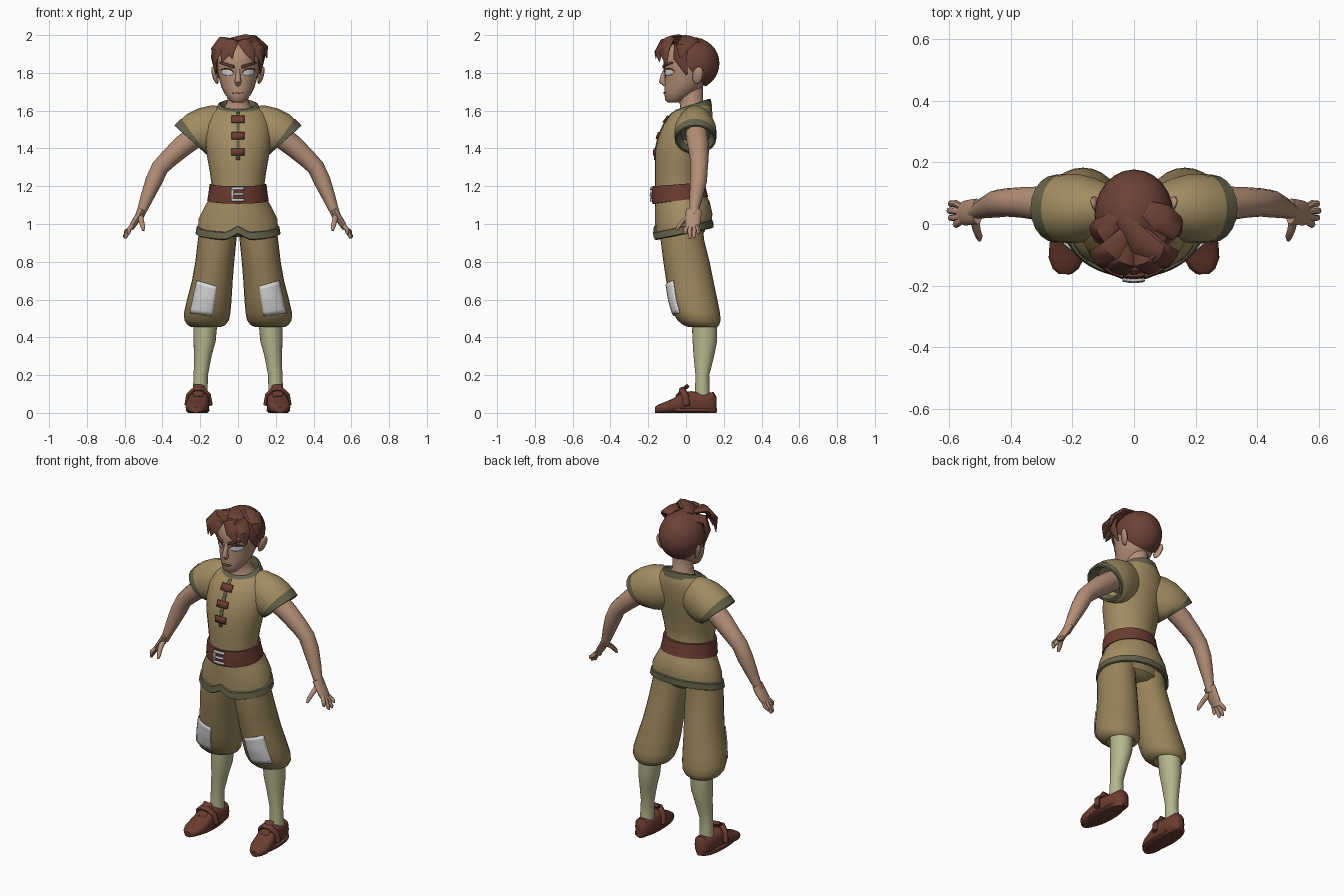
import bpy, bmesh
from math import sin, cos, pi, radians, copysign, sqrt
from mathutils import Vector
from mathutils.bvhtree import BVHTree

if "Cube" in bpy.data.objects:
    bpy.data.objects.remove(bpy.data.objects["Cube"])
made = []


def material(name, code):
    rgb = [int(code[i:i + 2], 16) / 255 for i in (0, 2, 4)]
    lin = [c / 12.92 if c < 0.04 else ((c + 0.055) / 1.055) ** 2.4 for c in rgb] + [1]
    m = bpy.data.materials.new(name)
    m.use_nodes = True
    m.diffuse_color = lin
    bsdf = m.node_tree.nodes["Principled BSDF"]
    bsdf.inputs["Base Color"].default_value = lin
    bsdf.inputs["Roughness"].default_value = 0.9
    return m


TUNIC = material("tunic cloth", "A28D62")
TRIM = material("dark trim", "65634A")
TROUSER = material("trouser cloth", "98835A")
SKIN = material("skin", "B48F78")
HAIR = material("hair brown", "6C4236")
LEATHER = material("leather", "6B3C30")
SOCK = material("sock", "B6B68E")
WHITE = material("white cloth", "DCDCDC")
METAL = material("pale metal", "C4C6C8")
LIP = material("lip", "8E6653")


def finish(bm, name, mat):
    bmesh.ops.recalc_face_normals(bm, faces=bm.faces)
    me = bpy.data.meshes.new(name)
    bm.to_mesh(me)
    bm.free()
    me.materials.append(mat)
    ob = bpy.data.objects.new(name, me)
    bpy.context.collection.objects.link(ob)
    made.append(ob)
    return ob


def both(ob):
    """Mirror a left part to the right side."""
    twin = ob.copy()
    twin.data = ob.data.copy()
    for v in twin.data.vertices:
        v.co.x = -v.co.x
    twin.data.flip_normals()
    twin.name = ob.name.replace("left", "right")
    bpy.context.collection.objects.link(twin)
    made.append(twin)


def loft(name, rings, mat, cap_start=True, cap_end=True):
    bm = bmesh.new()
    loops = [[bm.verts.new(p) for p in r] for r in rings]
    n = len(loops[0])
    for a, b in zip(loops, loops[1:]):
        for i in range(n):
            j = (i + 1) % n
            bm.faces.new((a[i], a[j], b[j], b[i]))
    if cap_start:
        bm.faces.new(loops[0])
    if cap_end:
        bm.faces.new(loops[-1])
    return finish(bm, name, mat)


def oval(z, cx, rx, front, back, tilt=0, n=24):
    mid, ry = (front + back) / 2, (back - front) / 2
    turn = [2 * pi * i / n - pi / 2 for i in range(n)]
    return [Vector((cx + rx * cos(a), mid + ry * sin(a), z + tilt * sin(a))) for a in turn]


def ovals(name, rows, mat, **kw):
    return loft(name, [oval(*r) for r in rows], mat, **kw)


def tube(name, pts, mat, hub=None, flat=1, n=12):
    ps = [Vector(p[:3]) for p in pts]
    rings = []
    for i, p in enumerate(ps):
        t = (ps[min(i + 1, len(ps) - 1)] - ps[max(i - 1, 0)]).normalized()
        ref = p - Vector(hub) if hub else Vector((0, 1, 0))
        side = t.cross(ref).normalized()
        up = side.cross(t)
        r = pts[i][3]
        rings.append([p + side * r * cos(a) + up * r * flat * sin(a)
                      for a in (2 * pi * k / n for k in range(n))])
    return loft(name, rings, mat)


def plate(name, target, shape, mat, nu=6, nv=6, thick=0.006):
    """Thin sheet laid on the front of a target; shape maps u, v to x, z."""
    me = target.data
    tree = BVHTree.FromPolygons([v.co for v in me.vertices], [p.vertices[:] for p in me.polygons])
    bm = bmesh.new()
    grid = []
    for i in range(nu + 1):
        row = []
        for j in range(nv + 1):
            x, z = shape(i / nu, j / nv)
            hit, nor, _, _ = tree.ray_cast(Vector((x, -1, z)), Vector((0, 1, 0)))
            if hit is None:
                hit, nor, _, _ = tree.find_nearest(Vector((x, -0.2, z)))
            row.append(bm.verts.new(hit + nor * thick * 0.6))
        grid.append(row)
    for a, b in zip(grid, grid[1:]):
        for j in range(nv):
            bm.faces.new((a[j], b[j], b[j + 1], a[j + 1]))
    ob = finish(bm, name, mat)
    mod = ob.modifiers.new("thickness", "SOLIDIFY")
    mod.thickness, mod.offset = thick, 0
    return ob


def quad(a, b, c, d):
    a, b, c, d = map(Vector, (a, b, c, d))
    return lambda u, v: a.lerp(b, u).lerp(d.lerp(c, u), v)


def rect(x0, x1, z0, z1):
    return quad((x0, z0), (x1, z0), (x1, z1), (x0, z1))


# Tunic body
tunic = ovals("tunic", [
    (.975, 0, .212, -.16, .135, .03), (1.03, 0, .208, -.165, .14, .025), (1.1, 0, .172, -.165, .125, .02),
    (1.15, 0, .143, -.165, .1, .015), (1.21, 0, .14, -.165, .085, .01), (1.28, 0, .15, -.165, .09),
    (1.38, 0, .168, -.165, .11), (1.46, 0, .178, -.148, .125), (1.53, 0, .175, -.118, .138),
    (1.585, 0, .15, -.08, .14), (1.615, 0, .12, -.055, .135, .015), (1.628, 0, .098, -.045, .125, .02)],
    TUNIC, cap_start=False, cap_end=False)

# Hem with a small notch at the front centre
hem = [oval(z, 0, rx, f, b, .032, 60) for z, rx, f, b in (
    (.965, .195, -.145, .12), (.945, .215, -.165, .135), (.95, .225, -.174, .145), (.985, .219, -.17, .144),
    (.99, .205, -.155, .13))]
for p in (p for ring in hem for p in ring if p.y < 0):
    p.z += .035 * max(0, 1 - abs(p.x) / .06)
loft("tunic_hem", hem, TRIM, False, False)

# Collar
ovals("collar", [(1.605, 0, .122, -.07, .138, .018), (1.632, 0, .106, -.058, .132, .028),
                 (1.635, 0, .096, -.045, .122, .028), (1.6, 0, .09, -.035, .115, .02)],
      TRIM, cap_start=False, cap_end=False)


# Cap sleeves: rings given by their top and bottom points
def slant(tx, tz, bx, bz, half, n=20):
    top, low = Vector((tx, .05, tz)), Vector((bx, .05, bz))
    return [(top + low) / 2 + (top - low) / 2 * cos(a) + Vector((0, half * sin(a), 0))
            for a in (2 * pi * i / n for i in range(n))]


both(loft("left_sleeve", [slant(.06, 1.62, .06, 1.4, .07), slant(.14, 1.628, .12, 1.37, .1),
     slant(.21, 1.612, .15, 1.365, .112), slant(.27, 1.582, .165, 1.37, .112),
     slant(.322, 1.535, .172, 1.378, .108)], TUNIC, cap_end=False))
both(loft("left_sleeve_trim", [slant(.302, 1.558, .162, 1.37, .112), slant(.336, 1.524, .172, 1.372, .11),
     slant(.33, 1.515, .182, 1.383, .1), slant(.27, 1.54, .15, 1.42, .08)], TRIM, cap_start=False))

# Front seam, toggle straps, belt and buckle
plate("front_seam", tunic, rect(-.009, .009, 1.34, 1.59), TRIM, 1, 10, .004)
for i, z in enumerate((1.38, 1.465, 1.55)):
    plate(f"toggle_strap_{i + 1}", tunic, rect(-.034, .034, z - .017, z + .018), LEATHER, 4, 2, .0099)
belt = ovals("belt", [(1.125, 0, .15, -.165, .105, .018), (1.125, 0, .163, -.178, .118, .018),
                      (1.165, 0, .156, -.183, .108, .015), (1.21, 0, .151, -.178, .1, .01),
                      (1.21, 0, .138, -.16, .085, .01)], LEATHER, cap_start=False, cap_end=False)
for part, box in (("side", (-.036, -.022, 1.12, 1.195)), ("top", (-.036, .034, 1.18, 1.195)),
                  ("bottom", (-.036, .034, 1.12, 1.135)), ("prong", (-.022, .03, 1.151, 1.164))):
    plate("buckle_" + part, belt, rect(*box), METAL, 4, 2, .009)

# Trousers, knee patches and socks
ovals("trouser_seat", [(.93, 0, .1, -.09, .07), (.96, 0, .18, -.125, .1), (1.06, 0, .17, -.13, .1)], TROUSER)
leg = ovals("left_trouser_leg", [
    (1, .1, .1, -.13, .09), (.92, .11, .102, -.135, .095), (.8, .123, .103, -.12, .125),
    (.7, .136, .108, -.105, .145), (.6, .152, .118, -.09, .166), (.53, .163, .123, -.07, .18),
    (.49, .166, .118, -.045, .183), (.465, .167, .1, -.015, .175), (.455, .169, .08, .01, .165),
    (.475, .17, .06, .03, .15)], TROUSER)
both(leg)
both(plate("left_knee_patch", leg, quad((.112, .67), (.215, .7), (.252, .53), (.135, .515)), WHITE, 8, 8))
both(ovals("left_sock", [
    (.49, .172, .064, .03, .165), (.38, .177, .059, .035, .165), (.3, .186, .046, .04, .149),
    (.2, .197, .038, .05, .123), (.12, .2, .039, .048, .125), (.05, .2, .04, .045, .13)], SOCK))


# Shoes
def shoe_ring(y, cx, w, h, n=16):
    def soft(t):
        return copysign(abs(t) ** .7, t)
    return [Vector((cx + w * soft(cos(a)), y, h / 2 * (1 + soft(sin(a)))))
            for a in (2 * pi * i / n for i in range(n))]


both(loft("left_shoe", [shoe_ring(*r) for r in (
    (.162, .2, .02, .085), (.145, .2, .04, .11), (.09, .201, .05, .105), (.03, .204, .052, .115),
    (-.02, .209, .055, .112), (-.06, .214, .06, .08), (-.11, .219, .058, .058), (-.145, .222, .042, .045),
    (-.163, .223, .02, .032))], LEATHER))
both(ovals("left_sole", [(0, .213, .05, -.13, .155), (.01, .213, .062, -.165, .164),
                         (.022, .213, .06, -.165, .163)], LEATHER))
both(tube("left_shoe_tongue", [(.211, -.05, .085, .024), (.208, -.015, .125, .032), (.206, .012, .145, .03)],
          LEATHER, flat=.35))
both(tube("left_shoe_strap", [(.148, .005, .04, .014), (.158, -.005, .095, .015), (.19, -.02, .123, .016),
     (.228, -.02, .123, .016), (.26, -.005, .095, .015), (.27, .005, .04, .014)], LEATHER, flat=1.2, n=8))

# Arms and hands
both(tube("left_arm", [
    (.19, .055, 1.49, .06), (.29, .065, 1.415, .057), (.36, .07, 1.352, .05), (.412, .07, 1.3, .046),
    (.445, .066, 1.23, .045), (.478, .055, 1.15, .036), (.507, .043, 1.075, .026), (.52, .04, 1.045, .024)], SKIN))
both(tube("left_palm", [(.508, .041, 1.075, .019), (.53, .038, 1.035, .019), (.553, .035, 1, .018),
                        (.566, .033, .975, .013)], SKIN, flat=2.2))
for name, y, drop, out in (("index", -.002, .945, .578), ("middle", .02, .922, .595),
                           ("ring", .043, .926, .6), ("little", .066, .948, .597)):
    both(tube(f"left_{name}_finger", [(.553, .5 * y + .018, 1, .012), (.578, y, .97, .012),
         (out, y, drop + .01, .01), (out + .002, y, drop, .005)], SKIN, n=8))
both(tube("left_thumb", [(.518, .025, 1.045, .016), (.512, -.015, 1.015, .014), (.503, -.04, .985, .012),
                         (.501, -.052, .965, .006)], SKIN, n=8))

# Neck and head
ovals("neck", [(1.57, 0, .1, -.05, .13), (1.615, 0, .075, -.03, .11), (1.65, 0, .055, -.035, .09),
               (1.73, 0, .058, -.045, .09)], SKIN)
head = ovals("head", [
    (1.642, 0, .028, -.095, -.04), (1.655, 0, .045, -.11, -.01), (1.685, 0, .068, -.114, .04),
    (1.72, 0, .086, -.115, .085), (1.76, 0, .098, -.112, .11), (1.8, 0, .107, -.112, .13),
    (1.85, 0, .114, -.12, .145), (1.9, 0, .113, -.113, .145), (1.94, 0, .095, -.09, .13),
    (1.97, 0, .05, -.04, .09)], SKIN)
tube("nose", [(0, -.104, 1.825, .01), (0, -.122, 1.78, .013), (0, -.124, 1.757, .018), (0, -.108, 1.738, .013)],
     SKIN, flat=1.1)
bm = bmesh.new()
bmesh.ops.create_uvsphere(bm, u_segments=12, v_segments=8, radius=1)
for v in bm.verts:
    x, y, z = v.co
    v.co = (.122 + .014 * x + .012 * z + .006 * y, .062 + .028 * y + .006 * z, 1.787 + .046 * z)
both(finish(bm, "left_ear", SKIN))


# Face details
def almond(cx, cz, w, low, high):
    def shape(u, v):
        s = 2 * u - 1
        return cx + w * s, cz + sqrt(1.03 - s * s) * (low + (high - low) * v) + .003 * s
    return shape


both(plate("left_eye", head, almond(.055, 1.803, .03, -.017, .017), WHITE, 10, 4, .004))
both(plate("left_eyelid", head, almond(.055, 1.804, .033, .015, .022), HAIR, 10, 1, .006))
both(plate("left_eyebrow", head, quad((.018, 1.825), (.09, 1.85), (.088, 1.858), (.02, 1.841)), HAIR, 8, 2, .009))
plate("mouth", head, almond(0, 1.695, .03, -.006, .004), LIP, 8, 2, .005)

# Hair cap, cut along the hairline
bm = bmesh.new()
bmesh.ops.create_uvsphere(bm, u_segments=24, v_segments=16, radius=1)
for v in bm.verts:
    v.co = (.128 * v.co.x, .03 + .147 * v.co.y, 1.85 + .14 * v.co.z)
bmesh.ops.bisect_plane(bm, geom=bm.verts[:] + bm.edges[:] + bm.faces[:], plane_co=(0, -.04, 1.89),
                       plane_no=(0, 1.15, 1), clear_inner=True)
finish(bm, "hair_cap", HAIR)


# Hair locks sweeping from the parting, flattened against the head
def lock(name, width, *path):
    sizes = (.6, 1, .85, .12)
    return tube(name, [(*p, width * k) for p, k in zip(path, sizes)], HAIR, hub=(0, .02, 1.85), flat=.4, n=8)


both(lock("left_temple_lock", .048, (.02, -.03, 1.97), (.07, -.095, 1.972), (.115, -.115, 1.92), (.128, -.105, 1.845)))
both(lock("left_fringe_lock", .042, (.012, -.04, 1.965), (.035, -.12, 1.965), (.065, -.145, 1.915), (.085, -.14, 1.86)))
both(lock("left_side_lock", .045, (.05, .02, 1.965), (.105, -.025, 1.945), (.125, -.03, 1.88), (.118, .005, 1.79)))
lock("swept_lock", .05, (.04, .05, 1.975), (.09, .02, 1.978), (.138, -.015, 1.94), (.152, -.03, 1.88))
lock("crown_lock", .045, (-.04, .02, 1.975), (.02, -.06, 1.983), (.08, -.1, 1.975), (.13, -.09, 1.92))
lock("stray_lock", .025, (-.01, -.06, 1.97), (-.025, -.135, 1.955), (-.04, -.158, 1.91), (-.03, -.16, 1.875))

# Smooth shading with crisp creases
bpy.ops.object.select_all(action="DESELECT")
for ob in made:
    ob.select_set(True)
bpy.context.view_layer.objects.active = made[0]
bpy.ops.object.shade_smooth_by_angle(angle=radians(45))
